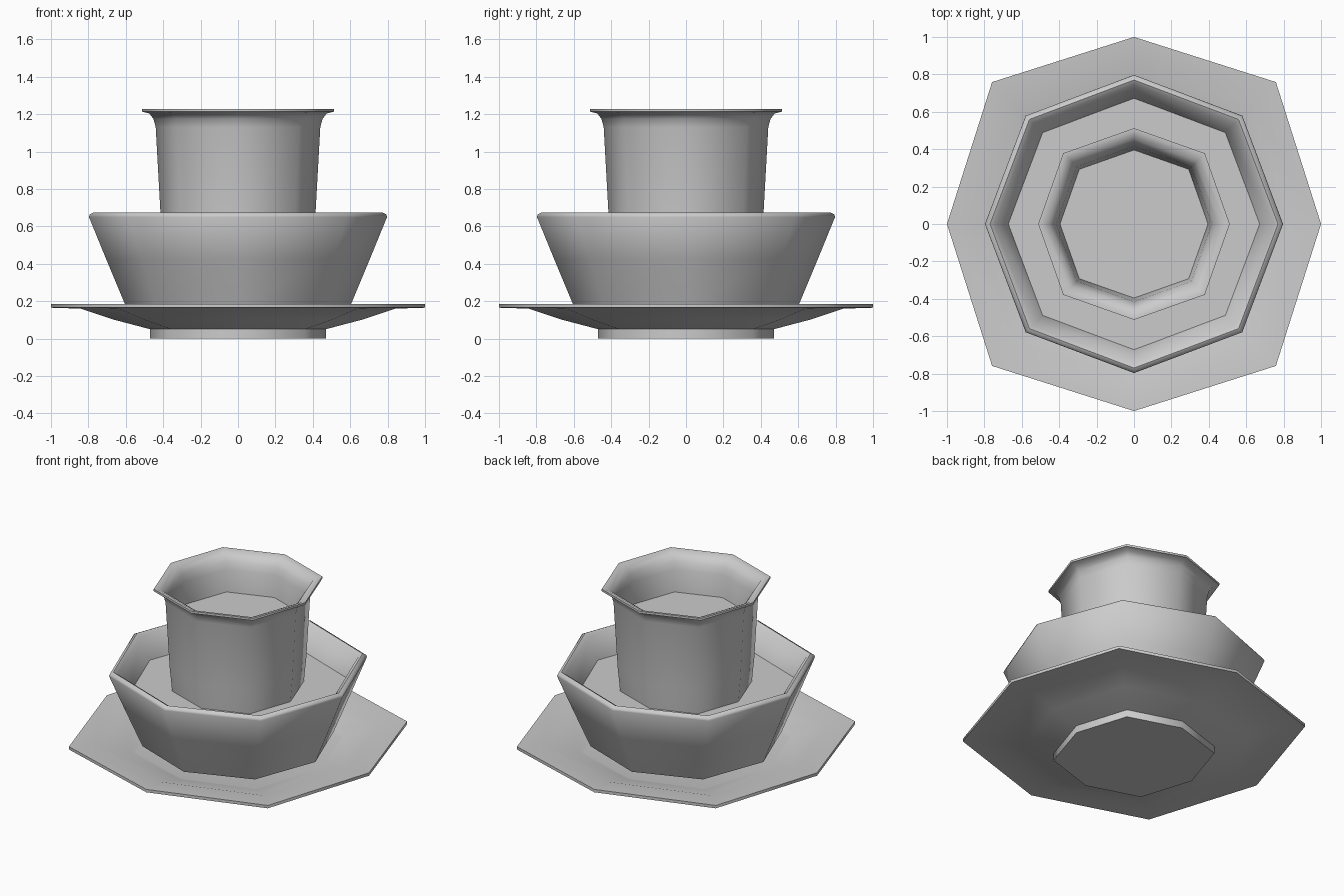
import bpy
import bmesh
from math import sin, cos, pi, radians

SIDES = 8

if "Cube" in bpy.data.objects:
    bpy.data.objects.remove(bpy.data.objects["Cube"], do_unlink=True)

# One plain glaze for the whole set
glaze = bpy.data.materials.new("grey_glaze")
glaze.use_nodes = True
GREY = (0.6, 0.6, 0.6, 1)
glaze.diffuse_color = GREY
glaze.node_tree.nodes["Principled BSDF"].inputs["Base Color"].default_value = GREY


def turned(name, profile, corner):
    """Turn an (r, z) profile, capped at both ends; corner widens the diagonals."""
    bm = bmesh.new()
    rings = []
    for r, z in profile:
        ring = []
        for i in range(SIDES):
            a = 2 * pi * i / SIDES
            rad = r * (corner if i % 2 else 1)
            ring.append(bm.verts.new((rad * cos(a), rad * sin(a), z)))
        rings.append(ring)
    for low, high in zip(rings, rings[1:]):
        for i in range(SIDES):
            j = (i + 1) % SIDES
            bm.faces.new((low[i], low[j], high[j], high[i]))
    bm.faces.new(rings[0][::-1])
    bm.faces.new(rings[-1])
    mesh = bpy.data.meshes.new(name)
    bm.to_mesh(mesh)
    bm.free()
    mesh.materials.append(glaze)
    obj = bpy.data.objects.new(name, mesh)
    bpy.context.collection.objects.link(obj)
    bpy.ops.object.select_all(action="DESELECT")
    obj.select_set(True)
    bpy.context.view_layer.objects.active = obj
    bpy.ops.object.shade_smooth_by_angle(angle=radians(57))
    return obj


# Saucer with a low foot, a flat lip and a shallow well
turned("saucer", [
    (0.47, 0), (0.47, 0.05), (0.66, 0.1), (0.84, 0.16),
    (1, 0.165), (1, 0.185), (0.84, 0.175), (0.63, 0.112), (0.6, 0.105),
], 1.073)

# Bowl with flared walls and a softened rim
turned("bowl", [
    (0.59, 0.15), (0.605, 0.185), (0.705, 0.425), (0.797, 0.65), (0.792, 0.664),
    (0.77, 0.675), (0.745, 0.66), (0.67, 0.51), (0.6, 0.3),
], 1.027)

# Filled level inside the bowl
turned("bowl_contents", [(0.6, 0.31), (0.672, 0.515)], 1.03)

# Cup standing in the bowl, with a curved flaring lip
turned("cup", [
    (0.385, 0.31), (0.4, 0.515), (0.415, 0.68), (0.44, 1.13), (0.452, 1.175),
    (0.475, 1.204), (0.512, 1.213), (0.512, 1.228), (0.495, 1.228), (0.455, 1.208),
    (0.43, 1.17), (0.415, 1.12), (0.395, 0.97), (0.38, 0.6),
], 1.045)

# Filled level inside the cup
turned("cup_contents", [(0.383, 0.65), (0.397, 0.975)], 1.045)
